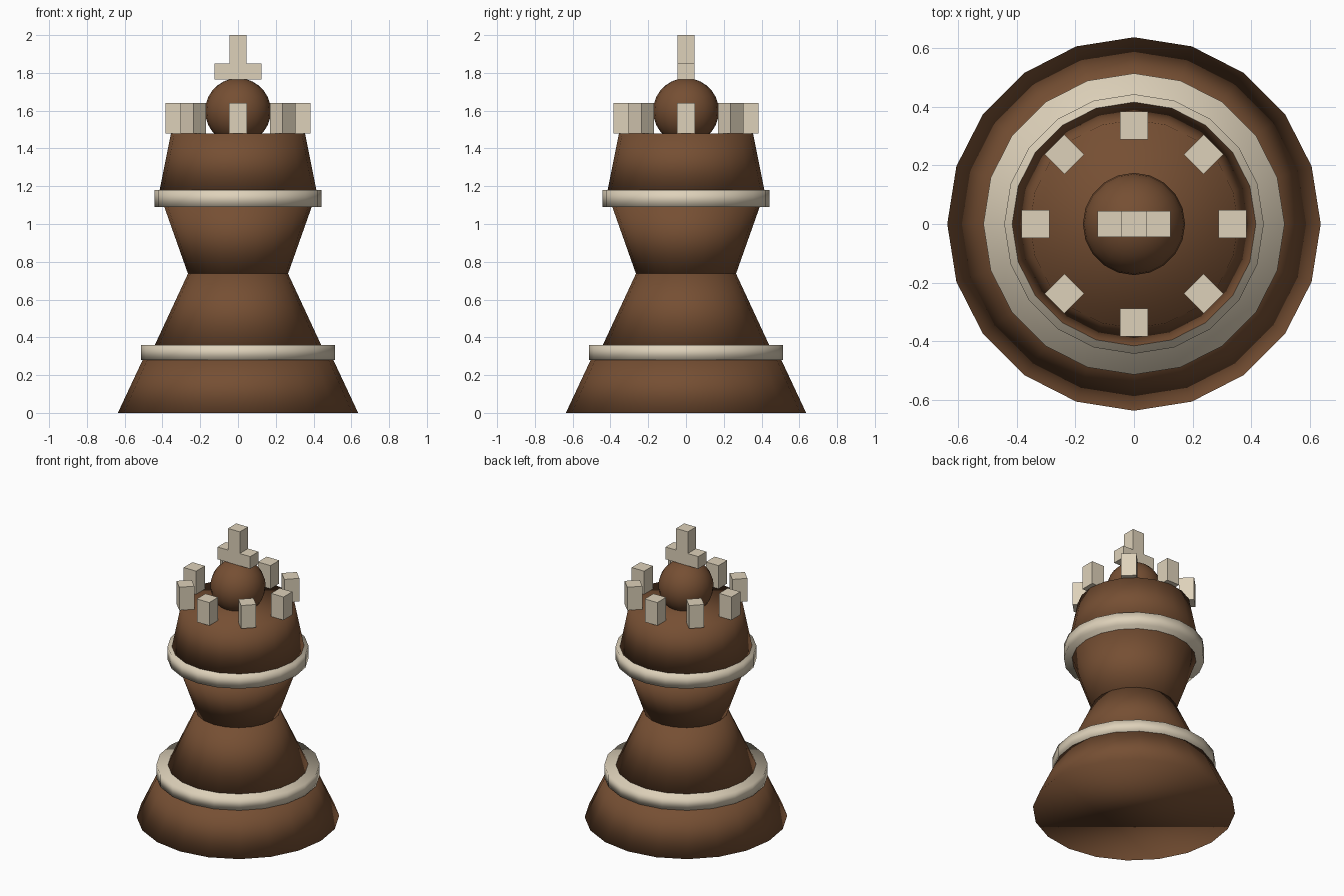
import bpy, bmesh, math
from mathutils import Matrix, Vector

if "Cube" in bpy.data.objects:
    bpy.data.objects.remove(bpy.data.objects["Cube"])

SIDES = 20


def material(name, rgb):
    m = bpy.data.materials.new(name)
    m.diffuse_color = (*rgb, 1.0)
    m.use_nodes = True
    m.node_tree.nodes["Principled BSDF"].inputs["Base Color"].default_value = m.diffuse_color
    return m


brown = material("dark_wood", (0.180, 0.078, 0.033))
cream = material("ivory", (0.73, 0.64, 0.49))


def finish(name, bm, mat, smooth):
    for f in bm.faces:
        f.smooth = smooth
    me = bpy.data.meshes.new(name)
    bm.to_mesh(me)
    bm.free()
    me.materials.append(mat)
    ob = bpy.data.objects.new(name, me)
    bpy.context.collection.objects.link(ob)
    return ob


def cone(name, r0, r1, z0, z1, mat):
    """Capped, smooth-shaded frustum between two heights."""
    bm = bmesh.new()
    bmesh.ops.create_cone(bm, cap_ends=True, segments=SIDES, radius1=r0, radius2=r1,
                          depth=z1 - z0, matrix=Matrix.Translation((0, 0, (z0 + z1) / 2)))
    return finish(name, bm, mat, True)


def box(name, size, centre, mat, turn=0.0):
    """Flat-shaded box, turned about the vertical axis through the origin."""
    bm = bmesh.new()
    bmesh.ops.create_cube(bm, size=1.0, matrix=Matrix.Rotation(turn, 4, 'Z')
                          @ Matrix.Translation(centre) @ Matrix.Diagonal((*size, 1.0)))
    return finish(name, bm, mat, False)


# Turned wooden body
cone("base", 0.636, 0.505, 0.0, 0.28, brown)
cone("lower_waist", 0.44, 0.265, 0.36, 0.737, brown)
cone("upper_waist", 0.265, 0.39, 0.737, 1.09, brown)
cone("head", 0.415, 0.355, 1.18, 1.48, brown)

# Ivory bands
cone("lower_band", 0.513, 0.513, 0.28, 0.36, cream)
cone("upper_band", 0.442, 0.442, 1.09, 1.18, cream)

# Ball on top of the head
bm = bmesh.new()
bmesh.ops.create_uvsphere(bm, u_segments=SIDES, v_segments=14, radius=0.174,
                          matrix=Matrix.Translation((0, 0, 1.598)))
finish("ball", bm, brown, True)

# Ring of crown blocks
for i in range(8):
    box(f"crown_block_{i + 1}", (0.096, 0.096, 0.16), Vector((0.335, 0, 1.56)), cream,
        i * math.pi / 4)

# Cross finial
box("finial_post", (0.09, 0.09, 0.235), Vector((0, 0, 1.8825)), cream)
for side, s in (("left", -1), ("right", 1)):
    box(f"finial_arm_{side}", (0.08, 0.09, 0.085), Vector((s * 0.085, 0, 1.8075)), cream)
